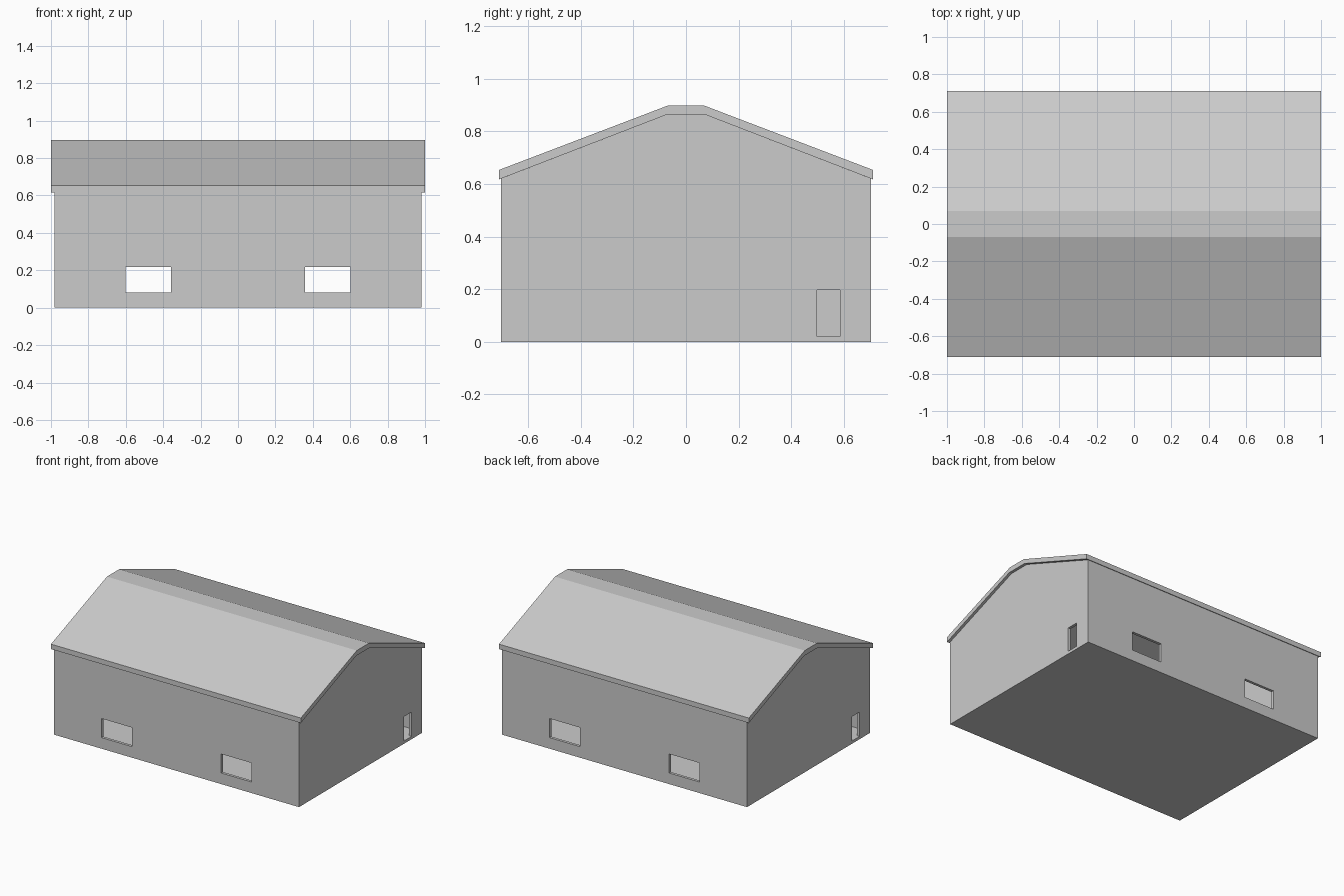
import bpy, bmesh

if "Cube" in bpy.data.objects:
    bpy.data.objects.remove(bpy.data.objects["Cube"])


def prism(name, profile, half_length):
    """Extrude a (y, z) profile along x, centred on x = 0."""
    bm = bmesh.new()
    face = bm.faces.new([bm.verts.new((-half_length, y, z)) for y, z in profile])
    res = bmesh.ops.extrude_face_region(bm, geom=[face])
    verts = [v for v in res["geom"] if isinstance(v, bmesh.types.BMVert)]
    bmesh.ops.translate(bm, verts=verts, vec=(2 * half_length, 0, 0))
    bmesh.ops.recalc_face_normals(bm, faces=bm.faces)
    mesh = bpy.data.meshes.new(name)
    bm.to_mesh(mesh)
    bm.free()
    ob = bpy.data.objects.new(name, mesh)
    bpy.context.collection.objects.link(ob)
    return ob


def cut_box(target, name, x, y, z):
    """Subtract a box given by its x, y and z ranges."""
    profile = [(y[0], z[0]), (y[1], z[0]), (y[1], z[1]), (y[0], z[1])]
    box = prism(name, profile, (x[1] - x[0]) / 2)
    box.location.x = (x[0] + x[1]) / 2
    box.hide_render = True
    box.hide_set(True)
    mod = target.modifiers.new(name, "BOOLEAN")
    mod.operation = "DIFFERENCE"
    mod.solver = "EXACT"
    mod.object = box


def mirrored(points):
    """Complete a profile given by its -y half."""
    return points + [(-y, z) for y, z in reversed(points)]


# Gabled walls with floor, hollow inside
under = [(-0.71, 0.617), (-0.078, 0.861)]
walls = prism("walls", mirrored([(-0.702, 0), (-0.702, 0.62), under[1]]), 0.98)
cut_box(walls, "cavity_cutter", (-0.96, 0.96), (-0.682, 0.682), (0.02, 1.2))

# Two windows in front and back, one low door in each gable wall
for s in (-1, 1):
    xs = sorted((s * 0.357, s * 0.601))
    for t in (-1, 1):
        cut_box(walls, "window_cutter", xs, sorted((t * 0.66, t * 0.75)), (0.08, 0.218))
    cut_box(walls, "door_cutter", sorted((s * 0.94, s * 1.03)),
            sorted((s * 0.498, s * 0.585)), (0.02, 0.196))

# Roof slab with flat ridge
top = [(-0.71, 0.653), (-0.07, 0.897)]
roof = prism("roof", mirrored(top) + mirrored(under)[::-1], 1.0)
